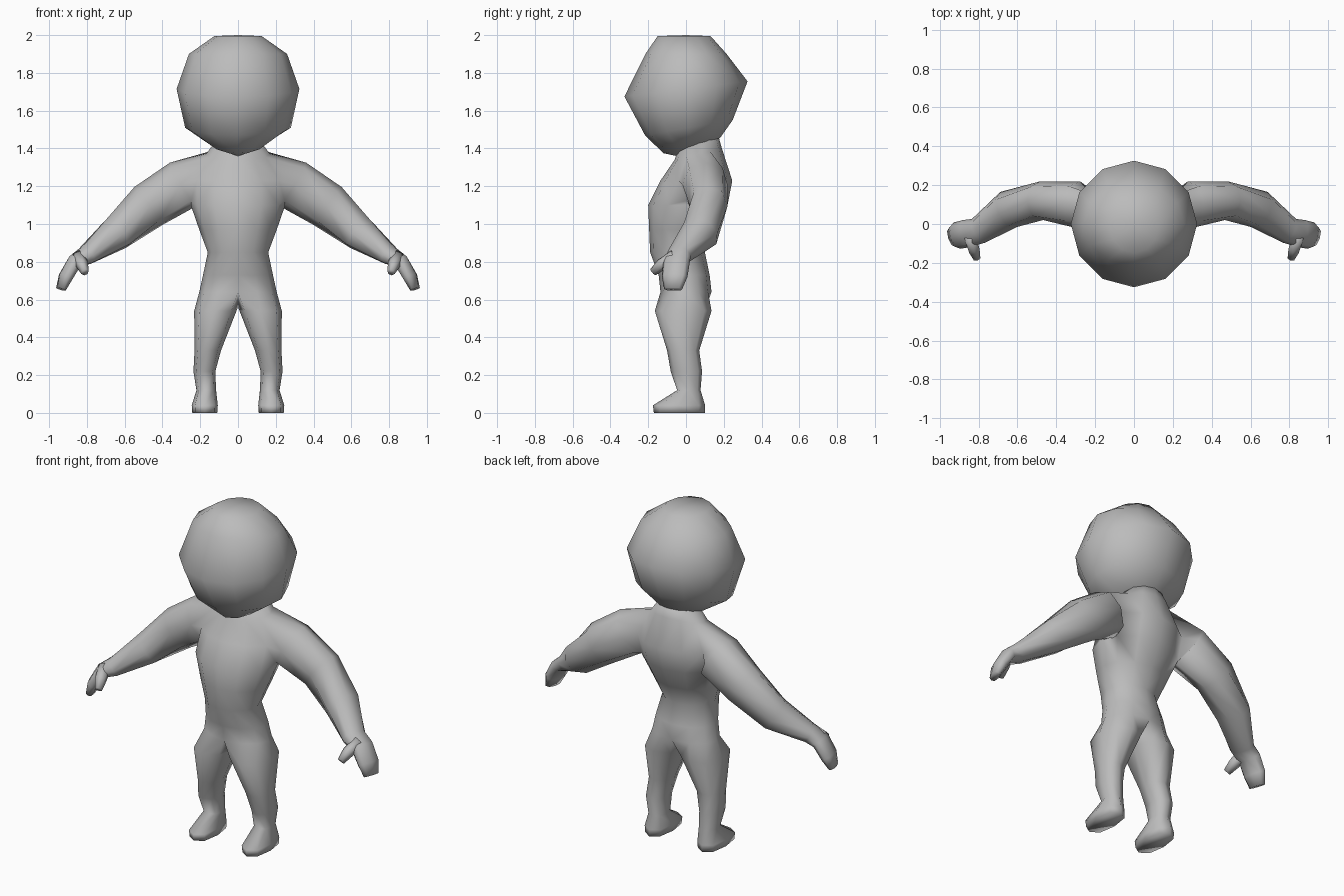
import bpy, bmesh, math
from mathutils import Vector

if "Cube" in bpy.data.objects:
    bpy.data.objects.remove(bpy.data.objects["Cube"])

grey = bpy.data.materials.new("plain grey")
grey.diffuse_color = (0.5, 0.5, 0.5, 1)
grey.use_nodes = True
grey.node_tree.nodes["Principled BSDF"].inputs["Base Color"].default_value = grey.diffuse_color


def soft(v, p):
    return math.copysign(abs(v) ** p, v)


def add_ring(bm, pts):
    return [bm.verts.new(p) for p in pts]


def bridge(bm, a, b, closed=True):
    n = len(a)
    for i in range(n if closed else n - 1):
        j = (i + 1) % n
        bm.faces.new((a[i], a[j], b[j], b[i]))


def tube_rings(bm, path, n=8):
    """Rings square to a path of (x, y, z, side radius, height radius)."""
    rings = []
    pts = [Vector(p[:3]) for p in path]
    for i, (x, y, z, rs, rv) in enumerate(path):
        t = (pts[min(i + 1, len(pts) - 1)] - pts[max(i - 1, 0)]).normalized()
        s = Vector((0, 0, 1)).cross(t).normalized()
        v = t.cross(s)
        angles = [2 * math.pi * k / n for k in range(n)]
        rings.append(add_ring(bm, [pts[i] + s * rs * soft(math.sin(a), 0.85)
                                   - v * rv * soft(math.cos(a), 0.85) for a in angles]))
    for a, b in zip(rings, rings[1:]):
        bridge(bm, a, b)
    bm.faces.new(rings[-1])
    return rings


def finish(name, bm):
    bmesh.ops.recalc_face_normals(bm, faces=bm.faces)
    me = bpy.data.meshes.new(name)
    bm.to_mesh(me)
    bm.free()
    me.materials.append(grey)
    for p in me.polygons:
        p.use_smooth = True
    ob = bpy.data.objects.new(name, me)
    bpy.context.collection.objects.link(ob)
    return ob


# body: one half is built as a single skin, then mirrored
bm = bmesh.new()

# torso half rings, neck to hips: centre y, width, depth, z, backward rise
torso = [(0.07, 0.11, 0.10, 1.45, 0.02), (0.065, 0.17, 0.125, 1.37, 0.03),
         (0.055, 0.25, 0.19, 1.23, 0.0), (0.01, 0.25, 0.21, 1.10, 0.0),
         (-0.02, 0.205, 0.175, 0.97, 0.0), (-0.045, 0.16, 0.145, 0.85, 0.0),
         (-0.01, 0.185, 0.135, 0.73, 0.0), (0.0, 0.205, 0.135, 0.64, 0.0)]
rows = []
for cy, rx, ry, z, rise in torso:
    row = []
    for k in range(7):
        a = math.radians(-90 + 30 * k)
        x = 0 if k in (0, 6) else rx * math.cos(a)
        row.append((x, cy + ry * math.sin(a), z + rise * math.sin(a)))
    rows.append(add_ring(bm, row))
for r, (a, b) in enumerate(zip(rows, rows[1:])):
    for k in range(6):
        if r in (1, 2) and k in (2, 3):
            continue  # shoulder opening
        bm.faces.new((a[k], a[k + 1], b[k + 1], b[k]))
bm.faces.new(rows[0])

# arm and hand, welded into the shoulder opening
arm = tube_rings(bm, [(0.29, 0.10, 1.21, 0.12, 0.135), (0.475, 0.12, 1.095, 0.10, 0.125),
                      (0.645, 0.075, 0.95, 0.10, 0.095), (0.80, -0.035, 0.835, 0.07, 0.052),
                      (0.865, -0.05, 0.80, 0.072, 0.04), (0.912, -0.06, 0.72, 0.07, 0.036),
                      (0.937, -0.068, 0.655, 0.05, 0.022)])
top, mid, low = rows[1:4]
shoulder = [low[3], low[4], mid[4], top[4], top[3], top[2], mid[2], low[2]]
bridge(bm, shoulder, arm[0])

# thumb
thumb = tube_rings(bm, [(0.845, -0.06, 0.83, 0.035, 0.035), (0.825, -0.13, 0.785, 0.032, 0.032),
                        (0.81, -0.175, 0.745, 0.02, 0.022)], 6)
bm.faces.new(thumb[0])

# leg and foot, welded to the hip row plus a crotch point
loop = rows[-1] + [bm.verts.new((0, 0.0, 0.56))]
for cx, cy, rx, ry, z in [(0.12, -0.015, 0.112, 0.15, 0.54), (0.16, -0.015, 0.07, 0.085, 0.33),
                          (0.178, 0.002, 0.058, 0.083, 0.22), (0.168, 0.015, 0.052, 0.062, 0.12),
                          (0.176, -0.037, 0.069, 0.138, 0.04), (0.176, -0.035, 0.066, 0.135, 0.0)]:
    angles = [math.radians(45 * (k - 3)) for k in range(8)]
    ring = add_ring(bm, [(cx + rx * soft(math.cos(a), 0.8),
                          cy + ry * soft(math.sin(a), 0.8), z) for a in angles])
    bridge(bm, loop, ring)
    loop = ring
bm.faces.new(loop)

bmesh.ops.mirror(bm, geom=bm.verts[:] + bm.edges[:] + bm.faces[:], axis='X', merge_dist=0.001)
finish("body", bm)

# head: faceted ball narrowing to the chin
bm = bmesh.new()
loop = None
for cy, rx, ry, z in [(-0.01, 0.125, 0.14, 1.995), (0.0, 0.26, 0.215, 1.90),
                      (0.0, 0.325, 0.326, 1.715), (0.015, 0.28, 0.232, 1.51),
                      (0.03, 0.13, 0.15, 1.415)]:
    ring = add_ring(bm, [(rx * math.cos(math.tau * k / 12), cy + ry * math.sin(math.tau * k / 12),
                          z - 0.04 * (z < 1.8) * -math.sin(math.tau * k / 12)) for k in range(12)])
    if loop:
        bridge(bm, loop, ring)
    else:
        crown = bm.verts.new((0, 0, 2.0))
        for k in range(12):
            bm.faces.new((crown, ring[k], ring[(k + 1) % 12]))
    loop = ring
chin = bm.verts.new((0, -0.05, 1.36))
for k in range(12):
    bm.faces.new((chin, loop[k], loop[(k + 1) % 12]))
finish("head", bm)
